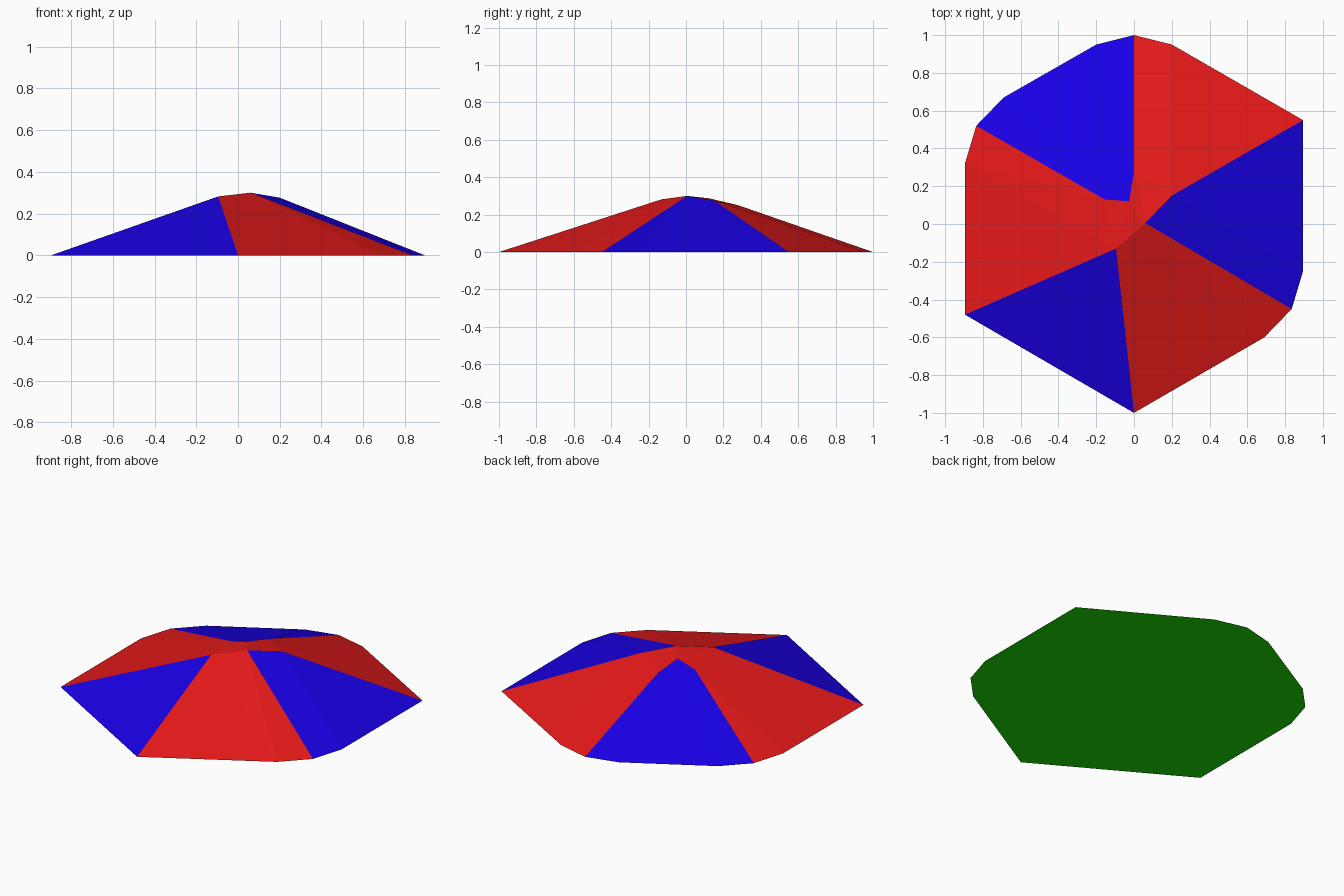
import bpy, bmesh

if "Cube" in bpy.data.objects:
    bpy.data.objects.remove(bpy.data.objects["Cube"])


def material(name, rgb):
    m = bpy.data.materials.new(name)
    m.diffuse_color = (*rgb, 1)
    m.use_nodes = True
    m.node_tree.nodes["Principled BSDF"].inputs["Base Color"].default_value = m.diffuse_color
    return m


red = material("red", (0.8, 0.01, 0.01))
blue = material("blue", (0.01, 0.0, 0.82))
green = material("green", (0.012, 0.8, 0.0))

# Outer rim, counter-clockwise from the back tip: hexagon with cut corners
rim = [(0, 1), (-0.2, 0.95), (-0.69, 0.67), (-0.835, 0.52), (-0.895, 0.32),
       (-0.895, -0.48), (0, -1), (0.69, -0.6), (0.835, -0.45), (0.895, -0.25),
       (0.895, 0.55), (0.2, 0.95)]
points = {i: (x, y, 0) for i, (x, y) in enumerate(rim)}

# Crown points around the peak
points.update(A=(0, 0.28, 0.25), B=(-0.025, 0.12, 0.288), C=(-0.155, 0.13, 0.255),
              D=(0.06, 0.005, 0.3), E=(0.2, 0.15, 0.276), F=(-0.095, -0.13, 0.282))

# Each canopy panel fans from the crown down to the rim
panels = {
    "back_left_panel": (blue, ["A01", "A1C", "C12", "C23", "ACB"]),
    "left_panel": (red, ["C34", "FC4", "F45", "FDB", "FBC"]),
    "front_left_panel": (blue, ["F56"]),
    "front_right_panel": (red, ["F67", "F7D", "D78"]),
    "right_panel": (blue, ["D89", "D9E", "E9a"]),
    "back_right_panel": (red, ["Eab", "AEb", "Ab0", "DEA", "DAB"]),
}
keys = {"a": 10, "b": 11}


def key(c):
    return int(c) if c.isdigit() else keys.get(c, c)


def build(name, mat, faces):
    bm = bmesh.new()
    verts = {}
    for face in faces:
        for k in face:
            if k not in verts:
                verts[k] = bm.verts.new(points[k])
        f = bm.faces.new([verts[k] for k in face])
        # Panels face up, the underside faces down
        f.normal_update()
        if (f.normal.z < 0) != (name == "underside"):
            f.normal_flip()
    me = bpy.data.meshes.new(name)
    bm.to_mesh(me)
    bm.free()
    me.materials.append(mat)
    bpy.context.collection.objects.link(bpy.data.objects.new(name, me))


for name, (mat, faces) in panels.items():
    build(name, mat, [[key(c) for c in f] for f in faces])

# Flat base closing the canopy
build("underside", green, [list(range(len(rim)))])
